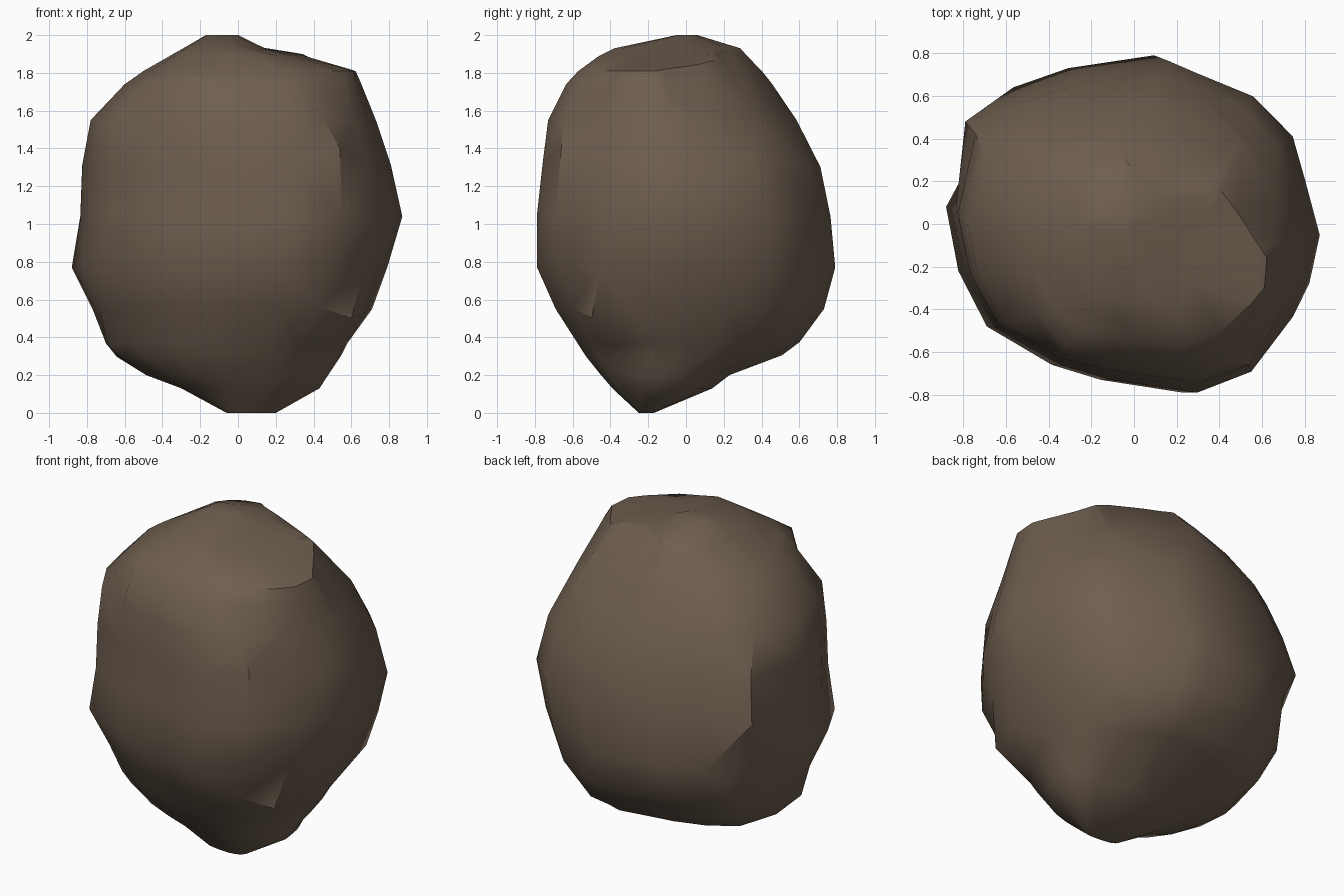
import bpy, bmesh, math
from mathutils import Vector

# plan outline of the boulder, seen from above
OUTLINE = [(0.87, -0.04), (0.80, 0.22), (0.74, 0.43), (0.55, 0.62), (0.28, 0.73), (0.14, 0.79),
           (-0.28, 0.73), (-0.55, 0.64), (-0.79, 0.48), (-0.88, 0.08), (-0.82, -0.22), (-0.68, -0.48),
           (-0.36, -0.66), (-0.12, -0.73), (0.28, -0.79), (0.54, -0.69), (0.74, -0.43), (0.82, -0.27)]

# height, then left, right, front and back limits of each layer
LAYERS = [(0.00, -0.06, 0.20, -0.25, -0.17), (0.13, -0.30, 0.41, -0.39, 0.14),
          (0.20, -0.48, 0.46, -0.45, 0.23), (0.30, -0.63, 0.54, -0.53, 0.48),
          (0.37, -0.69, 0.58, -0.575, 0.57), (0.55, -0.77, 0.71, -0.69, 0.73),
          (0.77, -0.88, 0.79, -0.79, 0.79), (1.04, -0.835, 0.87, -0.79, 0.765),
          (1.31, -0.825, 0.81, -0.76, 0.71), (1.55, -0.78, 0.73, -0.73, 0.59),
          (1.74, -0.60, 0.64, -0.635, 0.48), (1.81, -0.50, 0.61, -0.57, 0.43),
          (1.89, -0.36, 0.34, -0.46, 0.34), (1.93, -0.29, 0.14, -0.38, 0.29),
          (2.00, -0.17, 0.00, -0.05, 0.06)]

# bulging corners that the surface is pulled out (or in) to
CORNERS = [(0.60, -0.50, 0.50), (0.54, -0.69, 0.85), (0.54, -0.66, 1.40), (0.61, -0.30, 1.81),
           (-0.33, -0.57, 1.77), (0.34, 0.14, 1.90), (-0.79, 0.48, 1.06), (-0.73, 0.36, 0.74),
           (-0.69, -0.15, 0.36), (0.25, 0.58, 0.38), (0.41, 0.00, 0.13)]
REACH = 0.28


def remap(v, a0, a1, b0, b1):
    return b0 + (v - a0) / (a1 - a0) * (b1 - b0)


# loft the outline through the layers
bm = bmesh.new()
rings = []
for z, x0, x1, y0, y1 in LAYERS:
    rings.append([bm.verts.new((remap(x, -0.88, 0.87, x0, x1),
                                remap(y, -0.79, 0.79, y0, y1), z)) for x, y in OUTLINE])
n = len(OUTLINE)
for lo, hi in zip(rings, rings[1:]):
    for i in range(n):
        j = (i + 1) % n
        bm.faces.new((lo[i], lo[j], hi[j], hi[i]))
bm.faces.new(rings[-1])
bm.faces.new(rings[0][::-1])

# pull the surface to the corners with a soft falloff
for c in map(Vector, CORNERS):
    start = min((v.co for v in bm.verts), key=lambda p: (p - c).length).copy()
    for v in bm.verts:
        w = max(0, 1 - (v.co - start).length / REACH)
        v.co += (c - start) * w

# broken facets: a point on each and its outward direction
CUTS = [((0.62, 0.50, 1.30), (0.26, 0.60, 0.37)),
        ((0.60, 0.20, 1.725), (0.42, 0.99, 0.90)),
        ((0.61, 0.00, 1.71), (0.55, 0.30, 0.40))]
for co, no in CUTS:
    bmesh.ops.bisect_plane(bm, geom=bm.verts[:] + bm.edges[:] + bm.faces[:], dist=1e-4,
                           plane_co=Vector(co), plane_no=Vector(no).normalized(), clear_outer=True)
    bmesh.ops.holes_fill(bm, edges=[e for e in bm.edges if e.is_boundary])
bmesh.ops.remove_doubles(bm, verts=bm.verts, dist=0.015)
bmesh.ops.triangulate(bm, faces=bm.faces[:])
bmesh.ops.recalc_face_normals(bm, faces=bm.faces)

mesh = bpy.data.meshes.new("boulder")
bm.to_mesh(mesh)
bm.free()
boulder = bpy.data.objects.new("boulder", mesh)
bpy.context.collection.objects.link(boulder)

# brown stone
stone = bpy.data.materials.new("brown_stone")
stone.diffuse_color = (0.155, 0.112, 0.078, 1)
mesh.materials.append(stone)

bpy.context.view_layer.objects.active = boulder
boulder.select_set(True)
bpy.ops.object.shade_smooth_by_angle(angle=math.radians(35))
